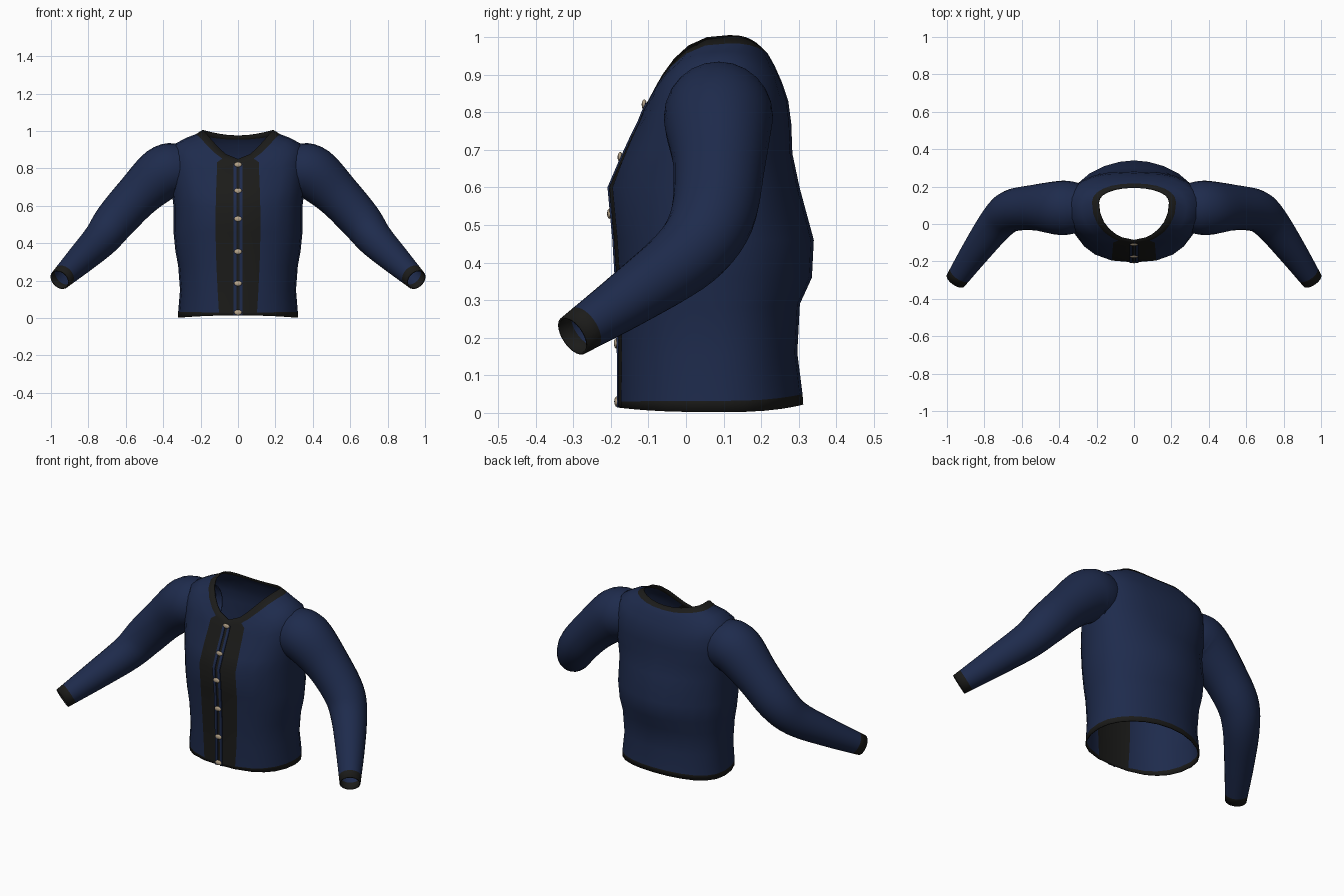
import bpy, math
from mathutils import Vector

if "Cube" in bpy.data.objects:
    bpy.data.objects.remove(bpy.data.objects["Cube"])


def material(name, rgb):
    m = bpy.data.materials.new(name)
    m.use_nodes = True
    m.diffuse_color = (*rgb, 1)
    m.node_tree.nodes["Principled BSDF"].inputs["Base Color"].default_value = (*rgb, 1)
    return m


navy = material("navy_cloth", (0.013, 0.024, 0.073))
black = material("black_trim", (0.011, 0.011, 0.01))
tan = material("tan_button", (0.48, 0.38, 0.26))


def smooth(ob, degrees):
    bpy.ops.object.select_all(action="DESELECT")
    ob.select_set(True)
    bpy.context.view_layer.objects.active = ob
    bpy.ops.object.shade_smooth_by_angle(angle=math.radians(degrees))


def loft(name, rings, is_trim):
    """Skin closed rings into an open shell; is_trim(row, column) picks the black faces."""
    n = len(rings[0])
    verts = [p for ring in rings for p in ring]
    faces, slots = [], []
    for r in range(len(rings) - 1):
        for c in range(n):
            d = (c + 1) % n
            faces.append((r * n + c, r * n + d, (r + 1) * n + d, (r + 1) * n + c))
            slots.append(1 if is_trim(r, c) else 0)
    mesh = bpy.data.meshes.new(name)
    mesh.from_pydata(verts, [], faces)
    mesh.materials.append(navy)
    mesh.materials.append(black)
    for poly, slot in zip(mesh.polygons, slots):
        poly.material_index = slot
    ob = bpy.data.objects.new(name, mesh)
    bpy.context.collection.objects.link(ob)
    smooth(ob, 50)
    return ob


def add_mirror(ob):
    mod = ob.modifiers.new("other_side", "MIRROR")
    mod.use_mirror_merge = False


def add_thickness(ob):
    mod = ob.modifiers.new("thickness", "SOLIDIFY")
    mod.thickness = 0.006
    mod.offset = -1


# Jacket body: half width, front y, back y, z at side, front and back,
# then the corner power of the front and back halves (lower is squarer)
BODY = [
    (.32, -.18, .312, .002, .014, .022, .8, 1),
    (.32, -.18, .31, .032, .03, .05, .8, 1),
    (.31, -.18, .296, .15, .15, .16, .8, 1),
    (.32, -.183, .303, .28, .28, .29, .8, 1),
    (.335, -.186, .335, .36, .36, .36, .8, 1.1),
    (.345, -.192, .34, .46, .46, .46, .8, 1.1),
    (.345, -.205, .302, .6, .6, .6, .8, 1),
    (.356, -.175, .283, .69, .67, .69, .75, .8),
    (.362, -.145, .28, .78, .735, .77, .7, .7),
    (.362, -.125, .272, .865, .775, .83, .7, .7),
    (.338, -.115, .255, .93, .8, .88, .7, .7),
    (.28, -.108, .235, .962, .815, .925, .8, .8),
    (.225, -.104, .217, .983, .825, .957, 1, .9),
    (.19, -.09, .197, 1.005, .85, .976, 1.1, .95),
]
SIDE_ANGLES = [math.radians(a) for a in (32, 46, 60, 75, 90, 105, 120, 135, 150, 165)]


def body_ring(row):
    width, front, back, z_side, z_front, z_back, front_power, back_power = row
    mid_y = .115 if z_side > .98 else .09
    # the second column follows the edge of the front band
    band = .1 + .02 * math.sin(math.pi * z_front)
    edge = min(math.asin((band / width) ** (1 / front_power)), math.radians(22))
    right = []
    for a in [0, edge, *SIDE_ANGLES, math.pi]:
        s, c = abs(math.sin(a)), math.cos(a)
        end_y, end_z, power = ((front, z_front, front_power) if c > 0
                               else (back, z_back, back_power))
        right.append((s ** power * width,
                      mid_y + (end_y - mid_y) * abs(c) ** .92,
                      z_side + (end_z - z_side) * abs(c) ** 2.5))
    return right + [(-x, y, z) for x, y, z in reversed(right[1:-1])]


body_rings = [body_ring(row) for row in BODY]
last_column = len(body_rings[0]) - 1
body = loft("jacket_body", body_rings,
            lambda row, col: row in (0, len(BODY) - 2) or col in (0, last_column))
add_thickness(body)

# Thin navy piping either side of the front opening
ribbon = [(.008, -.004), (.024, -.004), (.024, .001), (.008, .001)]
piping = loft("front_piping", [[(x, row[1] + y, row[4]) for x, y in ribbon]
                               for row in BODY[:-1]], lambda row, col: False)
add_mirror(piping)

# Sleeves: centre x, y, z and radius along the arm
ARM = [
    (.24, .09, .81, .11),
    (.325, .088, .797, .139),
    (.405, .086, .772, .144),
    (.535, .088, .655, .122),
    (.655, .07, .522, .112),
    (.732, .006, .422, .098),
    (.84, -.138, .314, .079),
    (.953, -.301, .205, .057),
]
STEPS, SIDES = 5, 24


def spline(points):
    """Smooth path through the points."""
    pts = [Vector(p) for p in points]
    pts = [2 * pts[0] - pts[1]] + pts + [2 * pts[-1] - pts[-2]]
    out = []
    for a, b, c, d in zip(pts, pts[1:], pts[2:], pts[3:]):
        for k in range(STEPS):
            t = k / STEPS
            out.append(b + (c - a) * t / 2 + (a - b * 2.5 + c * 2 - d / 2) * t * t
                       + (b * 1.5 - a / 2 - c * 1.5 + d / 2) * t ** 3)
    return out + [pts[-2]]


path = spline(ARM)
rings = []
for i, p in enumerate(path):
    ahead, behind = path[min(i + 1, len(path) - 1)], path[max(i - 1, 0)]
    tangent = (ahead - behind).to_3d().normalized()
    u = Vector((0, 1, 0)).cross(tangent).normalized()
    v = tangent.cross(u)
    turn = [math.tau * k / SIDES for k in range(SIDES)]
    rings.append([p.to_3d() + (u * math.cos(t) + v * math.sin(t)) * p[3] for t in turn])
sleeves = loft("sleeves", rings, lambda row, col: row == len(rings) - 2)
add_mirror(sleeves)
add_thickness(sleeves)

# Buttons down the front
for i, (z, y) in enumerate([(.82, -.108), (.68, -.172), (.53, -.2),
                            (.355, -.187), (.185, -.182), (.03, -.181)]):
    bpy.ops.mesh.primitive_uv_sphere_add(segments=12, ring_count=8, location=(0, y - .003, z))
    button = bpy.context.object
    button.name = f"button_{i + 1}"
    button.scale = (.021, .007, .014)
    button.data.materials.append(tan)
    smooth(button, 60)
